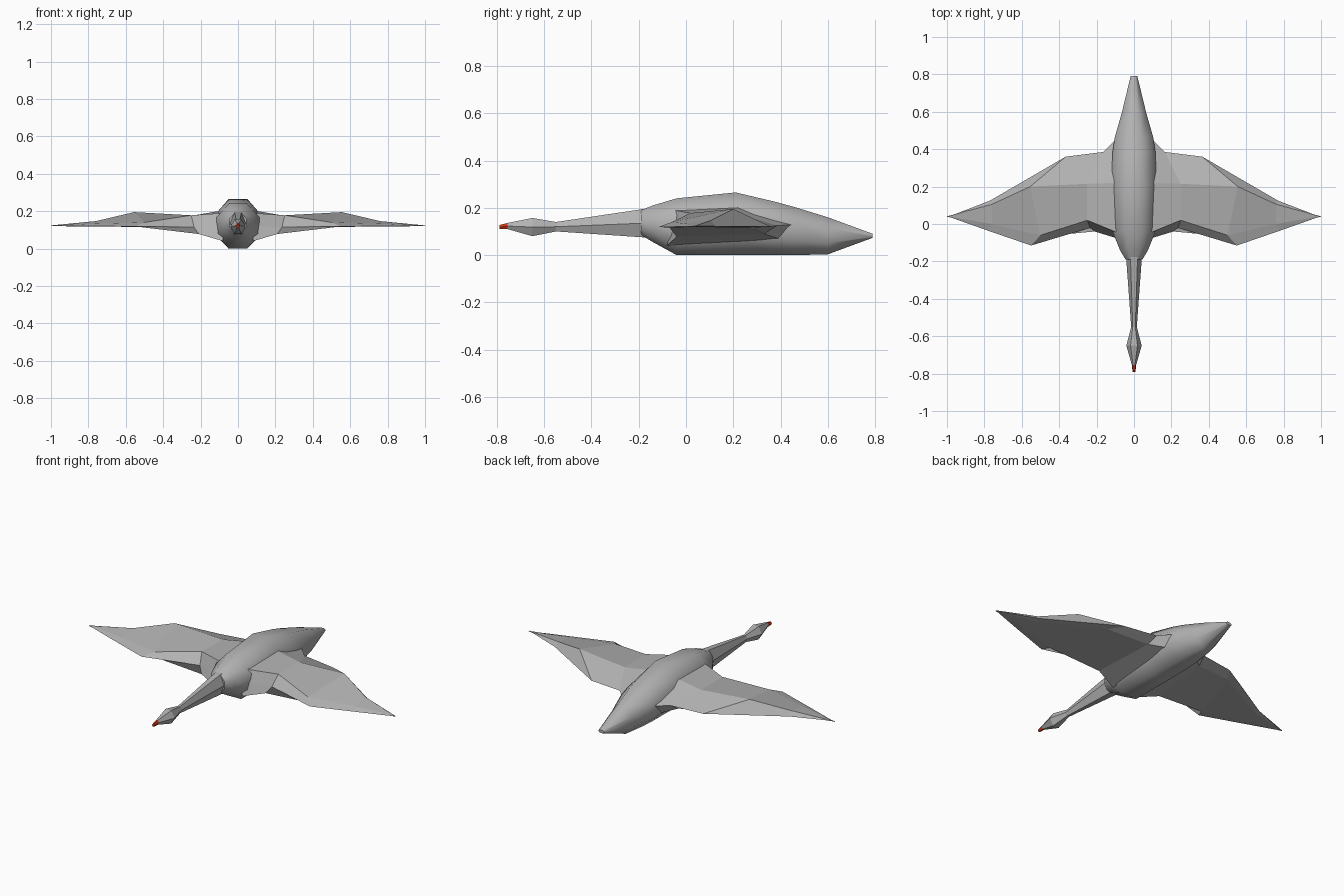
import bpy, bmesh, math

cube = bpy.data.objects.get("Cube")
if cube:
    bpy.data.objects.remove(cube, do_unlink=True)


def material(name, rgb):
    m = bpy.data.materials.new(name)
    m.use_nodes = True
    m.diffuse_color = (*rgb, 1)
    m.node_tree.nodes["Principled BSDF"].inputs["Base Color"].default_value = (*rgb, 1)
    return m


grey = material("feather grey", (0.45, 0.45, 0.45))
red = material("beak red", (0.65, 0.04, 0.01))


def loft(name, rings, mat, smooth=None):
    """Skin closed rings of equal point count and cap both ends."""
    bm = bmesh.new()
    vs = [[bm.verts.new(p) for p in ring] for ring in rings]
    n = len(vs[0])
    for a, b in zip(vs, vs[1:]):
        for i in range(n):
            j = (i + 1) % n
            bm.faces.new((a[i], a[j], b[j], b[i]))
    bm.faces.new(vs[0])
    bm.faces.new(vs[-1])
    bmesh.ops.remove_doubles(bm, verts=bm.verts[:], dist=0.0005)
    bmesh.ops.recalc_face_normals(bm, faces=bm.faces[:])
    me = bpy.data.meshes.new(name)
    bm.to_mesh(me)
    bm.free()
    me.materials.append(mat)
    ob = bpy.data.objects.new(name, me)
    bpy.context.collection.objects.link(ob)
    if smooth:
        bpy.ops.object.select_all(action='DESELECT')
        ob.select_set(True)
        bpy.context.view_layer.objects.active = ob
        bpy.ops.object.shade_smooth_by_angle(angle=math.radians(smooth))
    return ob


def octagon(y, w, bottom, top):
    h, f = top - bottom, 0.42 * w
    lo, hi = bottom + 0.3 * h, bottom + 0.7 * h
    return [(f, y, top), (w, y, hi), (w, y, lo), (f, y, bottom),
            (-f, y, bottom), (-w, y, lo), (-w, y, hi), (-f, y, top)]


def hexagon(y, w, bottom, top):
    mid, f = (bottom + top) / 2, 0.45 * w
    return [(f, y, top), (w, y, mid), (f, y, bottom),
            (-f, y, bottom), (-w, y, mid), (-f, y, top)]


# Body and tail: y, half width, bottom, top
loft("body", [octagon(*s) for s in [
    (-0.19, 0.045, 0.085, 0.19), (-0.14, 0.075, 0.055, 0.21),
    (-0.04, 0.115, 0.0, 0.24), (0.21, 0.12, 0.0, 0.265),
    (0.38, 0.115, 0.0, 0.225), (0.46, 0.104, 0.0, 0.203),
    (0.60, 0.064, 0.003, 0.16), (0.79, 0.018, 0.073, 0.09)]], grey, 50)

# Neck, head and beak
loft("neck", [hexagon(*s) for s in [
    (-0.55, 0.015, 0.10, 0.14), (-0.18, 0.042, 0.075, 0.195),
    (-0.10, 0.05, 0.07, 0.20)]], grey)
loft("head", [hexagon(*s) for s in [
    (-0.755, 0.011, 0.11, 0.136), (-0.65, 0.041, 0.08, 0.157),
    (-0.55, 0.015, 0.10, 0.14)]], grey)
loft("beak", [hexagon(*s) for s in [
    (-0.79, 0.008, 0.11, 0.127), (-0.755, 0.011, 0.11, 0.136)]], red)

# Wing stations from root to tip: leading rim, front ridge, back ridge,
# trailing rim, underside back, underside front
WING = [
    [(0.08, -0.06, 0.12), (0.08, -0.05, 0.19), (0.08, 0.22, 0.205),
     (0.08, 0.47, 0.13), (0.08, 0.42, 0.06), (0.08, -0.08, 0.04)],
    [(0.235, -0.02, 0.115), (0.25, 0.02, 0.178), (0.25, 0.215, 0.175),
     (0.165, 0.385, 0.125), (0.18, 0.33, 0.09), (0.21, -0.04, 0.078)],
    [(0.55, -0.115, 0.119), (0.50, -0.06, 0.14), (0.555, 0.20, 0.195),
     (0.365, 0.36, 0.12), (0.42, 0.28, 0.116), (0.53, -0.07, 0.116)],
    [(0.78, -0.036, 0.12), (0.76, 0.0, 0.133), (0.76, 0.105, 0.147),
     (0.77, 0.125, 0.122), (0.76, 0.10, 0.118), (0.77, 0.0, 0.118)],
    [(1.0, 0.04, 0.122)] * 6,
]
for side, sx in (("left", 1), ("right", -1)):
    rings = [[(sx * x, y, z) for x, y, z in st] for st in WING[:-1]]
    # Nearly pointed tip, tapering onto one spot
    rings.append([(sx * (1 - 0.002 * (i % 2)), 0.04 + 0.003 * math.cos(i * math.pi / 3),
                   0.122 + 0.002 * math.sin(i * math.pi / 3)) for i in range(6)])
    loft(side + "_wing", rings, grey)
